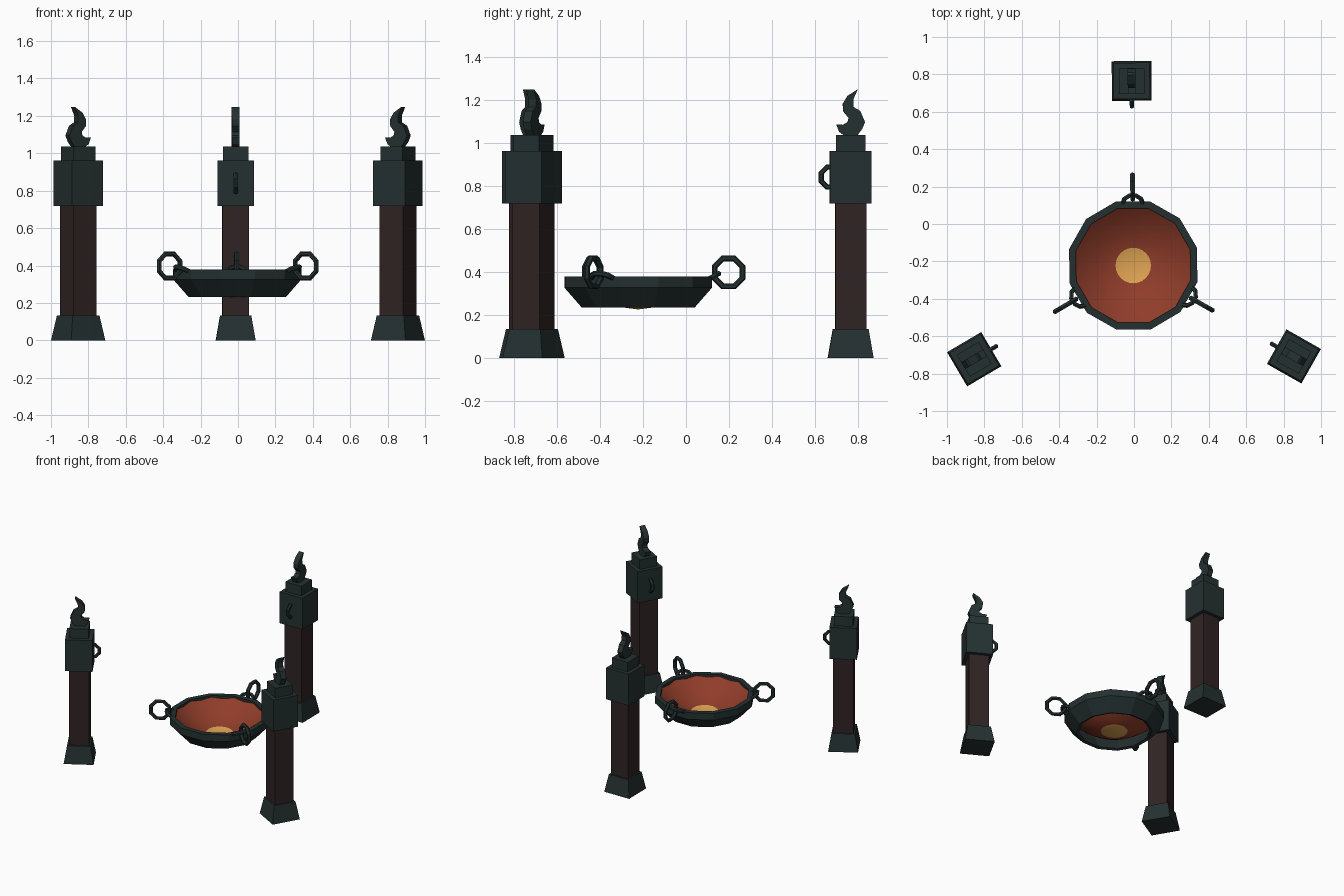
import bpy, bmesh, math
from mathutils import Matrix

if "Cube" in bpy.data.objects:
    bpy.data.objects.remove(bpy.data.objects["Cube"])

CENTRE = (-0.004, -0.222, 0.0)   # brazier axis
POST_R = 0.987                   # distance of posts from the axis
TURN = [math.radians(90.5 + 120 * k) for k in range(3)]
SIDES = ["back", "left", "right"]


def material(name, rgb):
    m = bpy.data.materials.new(name)
    m.diffuse_color = (*rgb, 1)
    m.use_nodes = True
    m.node_tree.nodes["Principled BSDF"].inputs["Base Color"].default_value = m.diffuse_color
    return m


IRON = material("dark iron", (0.018, 0.030, 0.030))
WOOD = material("dark wood", (0.029, 0.017, 0.017))
EMBER = material("ember red", (0.28, 0.046, 0.023))
GLOW = material("glowing yellow", (0.74, 0.37, 0.085))


def make(name, bm, mats, turn):
    """Finish a part modelled with +x pointing outward, turned about the axis."""
    bmesh.ops.recalc_face_normals(bm, faces=bm.faces)
    me = bpy.data.meshes.new(name)
    bm.to_mesh(me)
    bm.free()
    for m in mats:
        me.materials.append(m)
    ob = bpy.data.objects.new(name, me)
    ob.location = CENTRE
    ob.rotation_euler.z = turn
    bpy.context.collection.objects.link(ob)
    return ob


def block(bm, z0, z1, h0, h1):
    """Square block at the post position, half widths h0 below and h1 above."""
    rings = [[bm.verts.new((POST_R + sx * h, sy * h, z))
              for sx, sy in ((-1, -1), (1, -1), (1, 1), (-1, 1))]
             for z, h in ((z0, h0), (z1, h1))]
    bm.faces.new(rings[0])
    bm.faces.new(rings[1])
    for i in range(4):
        j = (i + 1) % 4
        bm.faces.new((rings[0][i], rings[0][j], rings[1][j], rings[1][i]))


def hoop(bm, matrix, major, minor, segs, arc=2 * math.pi, start=0.0, sides=6):
    """Low-poly torus, or part of one, in the local xy plane."""
    closed = arc > 6.28
    rows = []
    for i in range(segs if closed else segs + 1):
        u = start + arc * i / segs
        row = []
        for j in range(sides):
            v = 2 * math.pi * j / sides
            r = major + minor * math.cos(v)
            co = matrix @ Matrix.Translation(
                (r * math.cos(u), r * math.sin(u), minor * math.sin(v)))
            row.append(bm.verts.new(co.translation))
        rows.append(row)
    for i in range(segs):
        a, b = rows[i], rows[(i + 1) % len(rows)]
        for j in range(sides):
            k = (j + 1) % sides
            bm.faces.new((a[j], b[j], b[k], a[k]))
    if not closed:
        bm.faces.new(rows[0])
        bm.faces.new(rows[-1])


def lathe(bm, profile, segs, closed=False, offset=0.0):
    """Revolve (radius, z) points about the axis; radius 0 makes a pole."""
    rows = []
    for r, z in profile:
        if r == 0:
            rows.append([bm.verts.new((0, 0, z))] * segs)
        else:
            rows.append([bm.verts.new((r * math.cos(t), r * math.sin(t), z))
                         for t in (2 * math.pi * (i + offset) / segs
                                   for i in range(segs))])
    for n in range(len(rows) if closed else len(rows) - 1):
        a, b = rows[n], rows[(n + 1) % len(rows)]
        for i in range(segs):
            j = (i + 1) % segs
            corners = list(dict.fromkeys((a[i], a[j], b[j], b[i])))
            bm.faces.new(corners)


# Curled flame outline: (outward offset, z)
FLAME = [(0.033, 1.248), (-0.015, 1.217), (-0.037, 1.180), (-0.035, 1.145),
         (-0.010, 1.115), (-0.014, 1.096), (-0.035, 1.083), (-0.067, 1.084),
         (-0.053, 1.050), (-0.030, 1.033), (0.030, 1.033), (0.053, 1.062),
         (0.067, 1.095), (0.045, 1.147), (0.013, 1.166), (0.012, 1.200)]

UPRIGHT = Matrix.Rotation(math.pi / 2, 4, 'X')   # hoop in the radial plane

for side, turn in zip(SIDES, TURN):
    # Post: foot, shaft, head and cap
    for part, mat, dims in (("foot", IRON, (0.0, 0.133, 0.106, 0.083)),
                            ("shaft", WOOD, (0.12, 0.73, 0.072, 0.072)),
                            ("head", IRON, (0.718, 0.962, 0.097, 0.097)),
                            ("cap", IRON, (0.955, 1.036, 0.068, 0.068))):
        bm = bmesh.new()
        block(bm, *dims)
        make(f"{side}_post_{part}", bm, [mat], turn)

    # Flame finial, a flat cut-out standing in the radial plane
    bm = bmesh.new()
    face = bm.faces.new([bm.verts.new((POST_R + x, -0.021, z)) for x, z in FLAME])
    ext = bmesh.ops.extrude_face_region(bm, geom=[face], use_keep_orig=True)
    for v in ext["geom"]:
        if isinstance(v, bmesh.types.BMVert):
            v.co.y = 0.021
    bmesh.ops.triangulate(bm, faces=[f for f in bm.faces if len(f.verts) > 4])
    make(f"{side}_flame_finial", bm, [IRON], turn)

    # Chain eye on the inner face of the head
    bm = bmesh.new()
    hoop(bm, Matrix.Translation((POST_R - 0.09, 0, 0.84)) @ UPRIGHT
         @ Matrix.Rotation(math.pi / 8, 4, 'Z'), 0.050, 0.013, 8)
    make(f"{side}_post_eye", bm, [IRON], turn)

    # Staple on the bowl rim, tilted up outward
    bm = bmesh.new()
    hoop(bm, Matrix.Translation((0.328, 0, 0.367))
         @ Matrix.Rotation(math.radians(-28), 4, 'Y'),
         0.055, 0.013, 5, math.pi, -math.pi / 2)
    make(f"{side}_bowl_staple", bm, [IRON], turn)

    # Loose ring hanging through the staple
    bm = bmesh.new()
    hoop(bm, Matrix.Translation((0.42, 0, 0.397)) @ UPRIGHT
         @ Matrix.Rotation(math.pi / 8, 4, 'Z'), 0.070, 0.0145, 8)
    make(f"{side}_bowl_ring", bm, [IRON], turn)

# Twelve-sided bowl shell, open underneath
bm = bmesh.new()
lathe(bm, [(0.354, 0.378), (0.354, 0.326), (0.270, 0.233),
           (0.250, 0.240), (0.316, 0.345), (0.316, 0.378)], 12, True, 0.5)
make("bowl_shell", bm, [IRON], TURN[0])

# Ember dish with a glowing middle
bm = bmesh.new()
radii = [0, 0.095, 0.15, 0.20, 0.25, 0.29, 0.325]
lathe(bm, [(r, 0.225 + 0.135 * (r / 0.31) ** 2) for r in radii], 24)
for f in bm.faces:
    f.smooth = True
    c = f.calc_center_median()
    f.material_index = 1 if math.hypot(c.x, c.y) < 0.09 else 0
dish = make("ember_dish", bm, [EMBER, GLOW], TURN[0])
dish.data.flip_normals()   # visible side faces up
if dish.data.polygons[0].normal.z < 0:
    dish.data.flip_normals()
